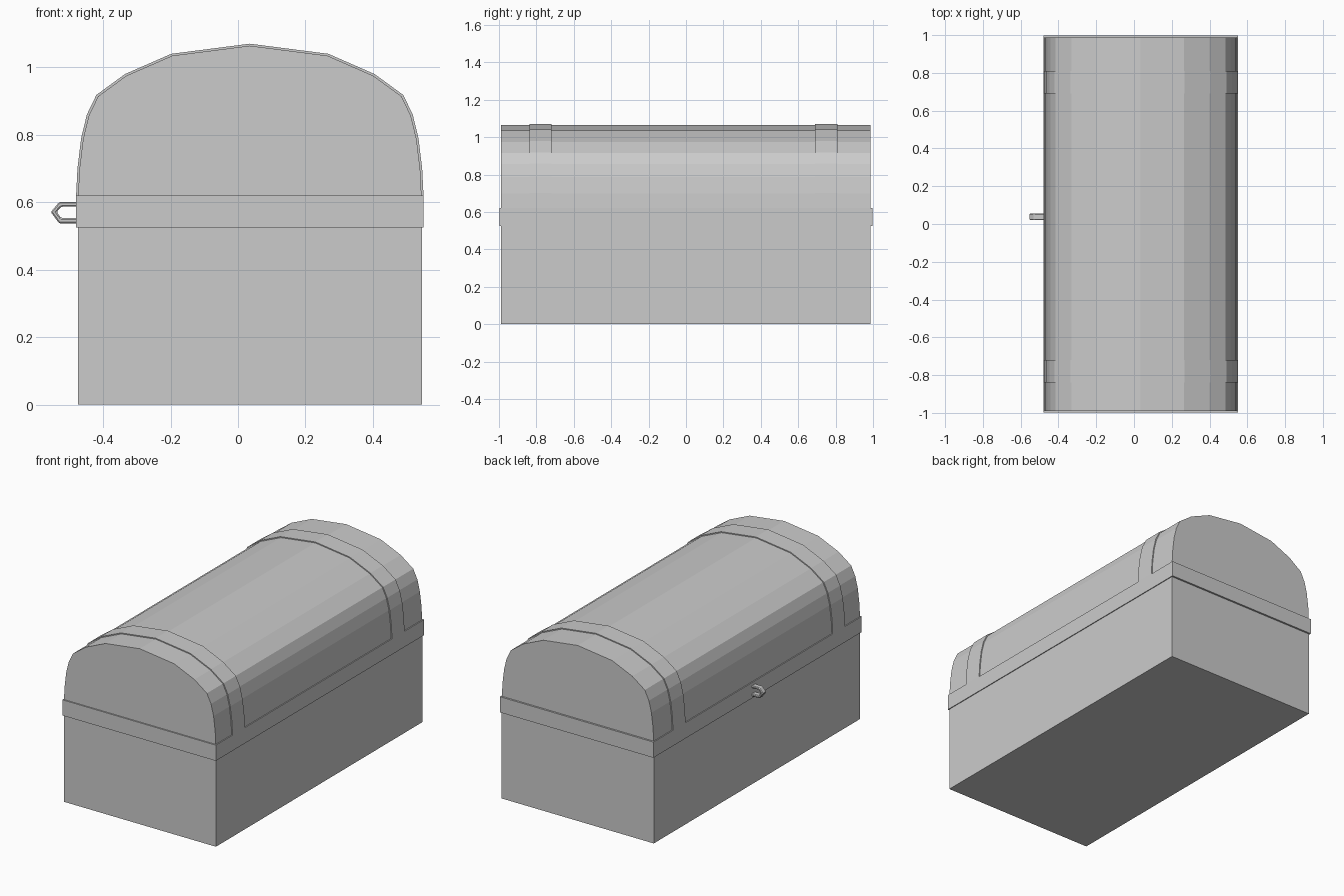
import bpy, bmesh

if "Cube" in bpy.data.objects:
    bpy.data.objects.remove(bpy.data.objects["Cube"])

CX = 0.035            # chest centre in x (the clasp sticks out on -x)
Y0, Y1 = -0.99, 0.987


def make(name, bm):
    bmesh.ops.recalc_face_normals(bm, faces=bm.faces[:])
    me = bpy.data.meshes.new(name)
    bm.to_mesh(me)
    bm.free()
    ob = bpy.data.objects.new(name, me)
    bpy.context.collection.objects.link(ob)
    return ob


def extrude_strip(name, outer, inner, y0, y1):
    """Open band between two matching xz paths, given depth along y."""
    bm = bmesh.new()
    faces = []
    rings = [[bm.verts.new((x, y0, z)) for x, z in p] for p in (outer, inner)]
    for i in range(len(outer) - 1):
        faces.append(bm.faces.new((rings[0][i], rings[0][i + 1],
                                   rings[1][i + 1], rings[1][i])))
    ext = bmesh.ops.extrude_face_region(bm, geom=faces, use_keep_orig=True)
    new = [g for g in ext["geom"] if isinstance(g, bmesh.types.BMVert)]
    bmesh.ops.translate(bm, verts=new, vec=(0, y1 - y0, 0))
    return make(name, bm)


def prism(name, pts, y0, y1):
    """Solid xz polygon with depth along y."""
    bm = bmesh.new()
    a = [bm.verts.new((x, y0, z)) for x, z in pts]
    b = [bm.verts.new((x, y1, z)) for x, z in pts]
    bm.faces.new(a)
    bm.faces.new(b)
    n = len(pts)
    for i in range(n):
        j = (i + 1) % n
        bm.faces.new((a[i], a[j], b[j], b[i]))
    return make(name, bm)


# Half arch of the lid, measured from the chest centre
half = [(0.515, 0.62), (0.511, 0.70), (0.50, 0.79), (0.483, 0.86),
        (0.455, 0.918), (0.37, 0.98), (0.233, 1.04)]


def arch(inset):
    k = 1 - inset / 0.515
    right = [(x * k, z - inset * max(0, (z - 0.62) / 0.45)) for x, z in half]
    pts = right + [(0, 1.07 - inset)] + [(-x, z) for x, z in reversed(right)]
    return [(CX + x, z) for x, z in pts]


# Box body
prism("chest_body", [(CX - 0.51, 0), (CX + 0.51, 0),
                     (CX + 0.51, 0.57), (CX - 0.51, 0.57)], Y0, Y1)

# Domed lid
lid = arch(0.006)
prism("chest_lid", [(lid[0][0], 0.57)] + lid + [(lid[-1][0], 0.57)], Y0, Y1)

# Two raised straps over the lid
for i, (a, b) in enumerate([(-0.838, -0.72), (0.69, 0.81)]):
    extrude_strip(f"lid_strap_{i + 1}", arch(0), arch(0.012), a, b)

# Band around the seam
bm = bmesh.new()
corners = [(-1, -1), (1, -1), (1, 1), (-1, 1)]
loops = [[bm.verts.new((CX + sx * hx, sy * hy, z)) for sx, sy in corners]
         for hx, hy, z in [(0.515, 0.998, 0.525), (0.515, 0.998, 0.62),
                           (0.50, 0.975, 0.62), (0.50, 0.975, 0.525)]]
for k in range(4):
    for i in range(4):
        p, q, j = loops[k], loops[(k + 1) % 4], (i + 1) % 4
        bm.faces.new((p[i], p[j], q[j], q[i]))
make("seam_band", bm)

# Loop clasp on the -x side
outer = [(-0.47, 0.601), (-0.53, 0.601), (-0.555, 0.571), (-0.53, 0.537), (-0.47, 0.537)]
inner = [(-0.47, 0.587), (-0.524, 0.587), (-0.538, 0.571), (-0.524, 0.553), (-0.47, 0.553)]
clasp = extrude_strip("clasp_loop", outer, inner, 0.02, 0.055)
bev = clasp.modifiers.new("bevel", "BEVEL")
bev.width = 0.004
bev.segments = 1
